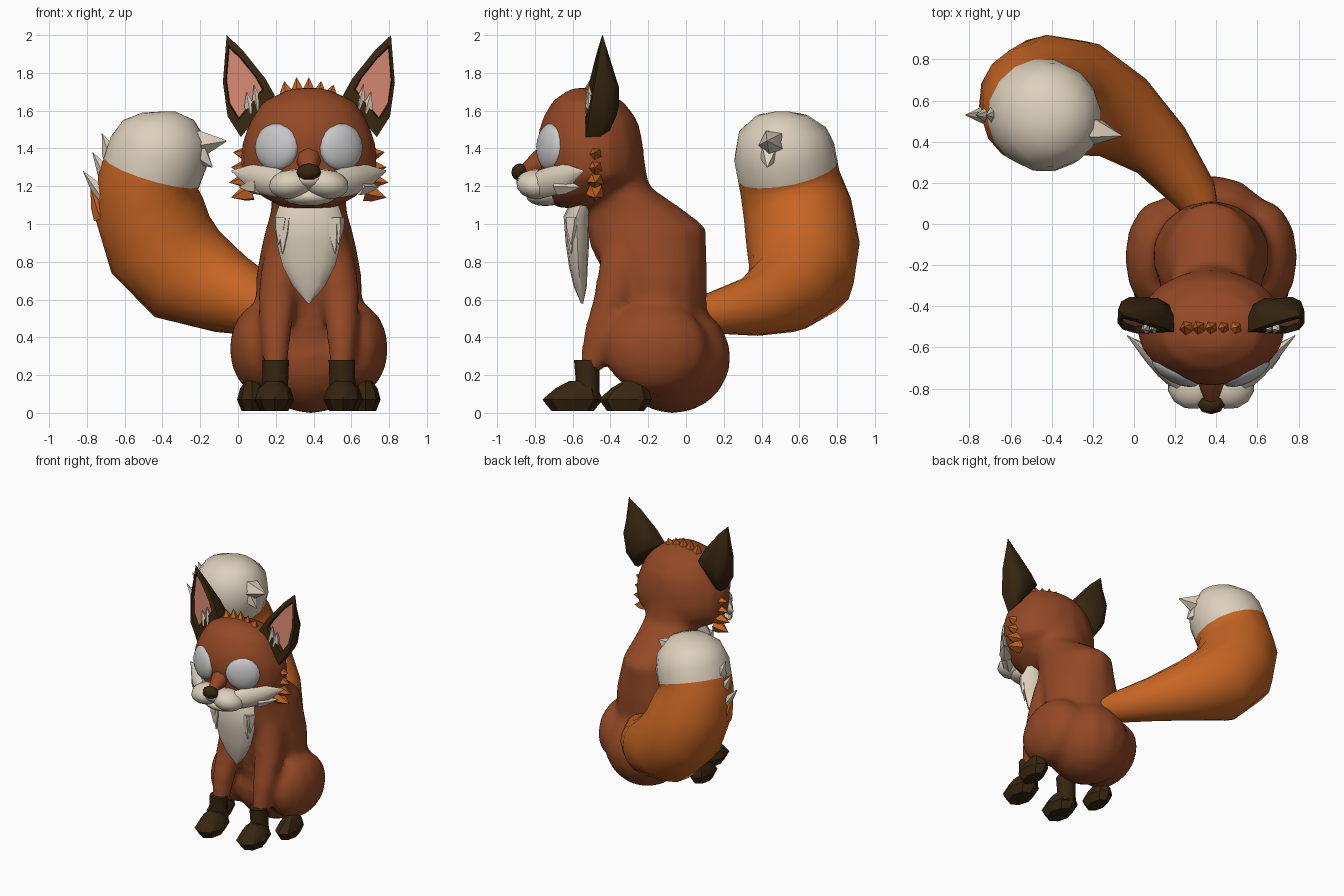
import bpy, bmesh, math
from mathutils import Vector, Euler

cube = bpy.data.objects.get("Cube")
if cube:
    bpy.data.objects.remove(cube)

CX = 0.375  # middle line of the sitting body


def material(name, *rgb):
    m = bpy.data.materials.new(name)
    m.use_nodes = True
    m.diffuse_color = (*rgb, 1)
    m.node_tree.nodes["Principled BSDF"].inputs["Base Color"].default_value = (*rgb, 1)
    return m


RUST = material("rust fur", 0.295, 0.066, 0.019)
ORANGE = material("orange fur", 0.57, 0.130, 0.017)
CREAM = material("cream fur", 0.72, 0.63, 0.50)
DARK = material("dark brown", 0.038, 0.019, 0.005)
PINK = material("ear pink", 0.64, 0.23, 0.155)
GREY = material("eye grey", 0.57, 0.57, 0.58)


def finish(name, bm, *mats, angle=50):
    bmesh.ops.recalc_face_normals(bm, faces=bm.faces)
    me = bpy.data.meshes.new(name)
    bm.to_mesh(me)
    bm.free()
    for m in mats:
        me.materials.append(m)
    me.shade_smooth()
    me.set_sharp_from_angle(angle=math.radians(angle))
    ob = bpy.data.objects.new(name, me)
    bpy.context.collection.objects.link(ob)
    return ob


def bridge(bm, rings):
    """Skin a list of vertex rings and cap both ends."""
    n = len(rings[0])
    for a, b in zip(rings, rings[1:]):
        for i in range(n):
            bm.faces.new((a[i], a[(i + 1) % n], b[(i + 1) % n], b[i]))
    bm.faces.new(rings[0])
    bm.faces.new(rings[-1])


def loft(rows, sides=14, bm=None):
    """Stack of level ellipses: x, y, z, x radius, y radius."""
    bm = bm or bmesh.new()
    turn = [math.tau * i / sides for i in range(sides)]
    bridge(bm, [[bm.verts.new((x + rx * math.sin(t), y - ry * math.cos(t), z)) for t in turn]
                for x, y, z, rx, ry in rows])
    return bm


def tube(rows, sides=14):
    """Round tube whose rings stay square to the path: x, y, z, radius."""
    bm = bmesh.new()
    pts = [Vector(r[:3]) for r in rows]
    rings, prev, u = [], None, None
    for k, p in enumerate(pts):
        t = (pts[min(k + 1, len(pts) - 1)] - pts[max(k - 1, 0)]).normalized()
        if prev is None:
            u = t.orthogonal().normalized()
        else:
            u = prev.rotation_difference(t) @ u
        prev, v = t, t.cross(u)
        rings.append([bm.verts.new(p + rows[k][3] * (u * math.cos(a) + v * math.sin(a)))
                      for a in (math.tau * i / sides for i in range(sides))])
    bridge(bm, rings)
    return bm


def ball(centre, radii, rot=(0, 0, 0), u=12, v=8, bm=None):
    bm = bm or bmesh.new()
    turn = Euler(rot).to_matrix()
    for w in bmesh.ops.create_uvsphere(bm, u_segments=u, v_segments=v, radius=1)["verts"]:
        w.co = turn @ Vector(a * b for a, b in zip(w.co, radii)) + Vector(centre)
    return bm


def spike(name, base, tip, r, mat, sides=5):
    """Pointed fur tuft with a slightly bulging middle."""
    b, t = Vector(base), Vector(tip)
    rows = [(*b, r), (*b.lerp(t, 0.4), r * 0.8), (*t, r * 0.03)]
    return finish(name, tube(rows, sides), mat, angle=40)


# Torso, neck, rump, head, haunches and front legs, blended into one coat
coat = loft([
    (CX, -0.08, 0.20, 0.20, 0.22), (CX, -0.12, 0.40, 0.26, 0.25),
    (CX, -0.14, 0.55, 0.285, 0.25), (CX, -0.155, 0.72, 0.285, 0.27),
    (CX, -0.20, 0.88, 0.255, 0.31), (CX, -0.21, 0.98, 0.23, 0.32),
    (CX, -0.26, 1.06, 0.205, 0.27), (CX, -0.36, 1.20, 0.20, 0.165),
    (CX, -0.38, 1.42, 0.20, 0.15)])
ball((0.385, -0.07, 0.293), (0.31, 0.31, 0.296), u=14, v=10, bm=coat)
loft([
    (CX, -0.59, 1.085, 0.14, 0.10), (CX, -0.55, 1.15, 0.26, 0.20),
    (CX, -0.50, 1.25, 0.355, 0.265), (CX, -0.50, 1.35, 0.365, 0.28),
    (CX, -0.51, 1.45, 0.35, 0.28), (CX, -0.51, 1.55, 0.31, 0.255),
    (CX, -0.52, 1.65, 0.245, 0.19), (CX, -0.55, 1.72, 0.09, 0.06)], 16, coat)
for s in (1, -1):
    ball((CX + s * 0.25, -0.16, 0.34), (0.172, 0.285, 0.245), u=12, v=8, bm=coat)
    loft([(CX + s * x, y, z, rx, ry) for x, y, z, rx, ry in (
        (0.175, -0.505, 0.22, 0.065, 0.06), (0.175, -0.46, 0.42, 0.083, 0.085),
        (0.165, -0.38, 0.62, 0.108, 0.11), (0.14, -0.34, 0.80, 0.11, 0.12),
        (0.10, -0.32, 0.98, 0.09, 0.13))], 10, coat)
body = finish("body", coat, RUST)
blend = body.modifiers.new("blend", "REMESH")
blend.mode = "VOXEL"
blend.voxel_size = 0.025
blend.use_smooth_shade = True
relax = body.modifiers.new("relax", "SMOOTH")
relax.iterations = 9

# Snout, chin and nose
finish("chin", ball((CX, -0.745, 1.145), (0.14, 0.10, 0.05)), CREAM)
finish("snout_middle", ball((CX, -0.79, 1.235), (0.10, 0.11, 0.055)), CREAM)
finish("snout_bridge", tube([(CX, -0.70, 1.365, 0.08), (CX, -0.78, 1.325, 0.062),
                             (CX, -0.85, 1.285, 0.035)], 8), RUST)
finish("nose", ball((CX, -0.88, 1.275), (0.065, 0.045, 0.046), u=8, v=6), DARK)

# Bib on the chest
finish("chest_bib", loft([
    (CX, -0.55, 1.12, 0.15, 0.06), (CX, -0.58, 1.04, 0.178, 0.068),
    (CX, -0.575, 0.90, 0.17, 0.062), (CX, -0.57, 0.78, 0.14, 0.05),
    (CX, -0.56, 0.67, 0.085, 0.035), (CX, -0.55, 0.58, 0.006, 0.006)], 12), CREAM)

# Ear outlines as offsets outward from the middle line, and height
EAR = [(0.435, 2.0), (0.35, 1.92), (0.23, 1.77), (0.18, 1.68),
       (0.27, 1.57), (0.36, 1.46), (0.43, 1.57), (0.455, 1.75)]


def ear(name, s):
    bm = bmesh.new()
    mid = Vector((0.335, 1.69))

    def ring(scale, depth, shift=0.0):
        out = []
        for p in EAR:
            q = mid + (Vector(p) - mid) * scale
            y = -0.54 + 0.16 * max(q.y - 1.5, 0) + 0.12 * (q.x - 0.3)
            y += depth * min(1, (2.02 - q.y) * 3)
            out.append(bm.verts.new((CX + s * (q.x + shift * 0.6), y, q.y + shift)))
        return out
    bridge(bm, [ring(0.68, 0.03, 0.03), ring(0.73, 0.0, 0.03), ring(1, 0.0),
                ring(0.98, 0.08), ring(0.85, 0.13), ring(0.5, 0.155)])
    bm.faces.ensure_lookup_table()
    bm.faces[-2].material_index = 1  # inner ear
    finish(name, bm, DARK, PINK, angle=55)


# Mirrored parts
for side, s in (("left", 1), ("right", -1)):
    def at(x, y, z):
        return (CX + s * x, y, z)

    ear(side + "_ear", s)
    for i, (x, z) in enumerate([(0.29, 1.74), (0.235, 1.70), (0.33, 1.70)]):
        spike(f"{side}_ear_tuft_{i}", at(x - 0.025, -0.50, 1.59), at(x, -0.515, z), 0.033, CREAM)
    finish(side + "_eye", ball(at(0.170, -0.715, 1.408), (0.128, 0.058, 0.126),
                               (-0.05, 0, s * 0.48), u=16, v=10), GREY)
    finish(side + "_snout_lobe", ball(at(0.095, -0.79, 1.21), (0.12, 0.11, 0.078),
                                      (0, s * 0.15, s * 0.3)), CREAM)

    # Cheek fur swept back to a point
    cheek = finish(side + "_cheek", loft([
        (0, 0, -0.02, 0.05, 0.075), (0, 0, 0.08, 0.05, 0.08),
        (0, 0, 0.18, 0.035, 0.07), (0, 0, 0.33, 0.002, 0.004)], 8), CREAM)
    cheek.rotation_euler = Vector((s * 0.24, 0.21, 0.065)).to_track_quat("Z", "Y").to_euler()
    cheek.location = at(0.165, -0.755, 1.215)
    spike(side + "_cheek_point", at(0.26, -0.67, 1.20), at(0.37, -0.56, 1.195), 0.05, CREAM)
    for i in range(4):
        z = 1.17 + 0.065 * i
        spike(f"{side}_cheek_tuft_{i}", at(0.30, -0.48, z),
              at(0.42 - 0.01 * abs(i - 1), -0.48, z + 0.015 * (i - 2)), 0.05, ORANGE)
    for i in range(2):
        spike(f"{side}_bib_tuft_{i}", at(0.125 + 0.02 * i, -0.595, 1.03),
              at(0.14 + 0.02 * i, -0.61, 0.84 + 0.05 * i), 0.045, CREAM)

    # Socks and paws
    finish(side + "_front_sock", loft([
        (*at(0.178, -0.52, 0.06), 0.075, 0.065), (*at(0.178, -0.52, 0.15), 0.068, 0.062),
        (*at(0.175, -0.525, 0.28), 0.07, 0.068)], 8), DARK)
    for kind, x, y, w, length in (("front", 0.182, -0.60, 0.105, 0.16),
                                  ("back", 0.30, -0.32, 0.08, 0.14)):
        finish(f"{side}_{kind}_paw", loft([
            (*at(x, y, 0.01), w * 0.7, length * 0.7), (*at(x, y, 0.07), w, length),
            (*at(x, y + 0.02, 0.13), w * 0.8, length * 0.7),
            (*at(x, y + 0.04, 0.17), w * 0.4, length * 0.35)], 8), DARK, angle=30)

# Tuft on the crown
for i in range(5):
    x = CX + 0.055 * (i - 2)
    spike(f"crown_tuft_{i}", (x, -0.51, 1.66), (x + 0.01 * (i - 2), -0.50, 1.785 - 0.02 * abs(i - 1.5)),
          0.045, ORANGE)

# Tail with a pale tip
tail = tube([
    (0.36, 0.02, 0.53, 0.06), (0.30, 0.14, 0.53, 0.11), (0.13, 0.36, 0.565, 0.16),
    (-0.06, 0.52, 0.635, 0.22), (-0.27, 0.61, 0.735, 0.285), (-0.41, 0.62, 0.89, 0.30),
    (-0.47, 0.59, 1.08, 0.29), (-0.475, 0.55, 1.22, 0.27), (-0.42, 0.52, 1.38, 0.27),
    (-0.385, 0.51, 1.49, 0.235), (-0.37, 0.51, 1.57, 0.14), (-0.37, 0.51, 1.595, 0.04)], 16)
edge, slope = Vector((-0.25, 0.4, 1.19)), Vector((0.3, -0.2, 1))
bmesh.ops.bisect_plane(tail, geom=tail.verts[:] + tail.edges[:] + tail.faces[:],
                       plane_co=edge, plane_no=slope)
for f in tail.faces:
    f.material_index = int((f.calc_center_median() - edge).dot(slope) > 0)
finish("tail", tail, ORANGE, CREAM)

# Loose tufts on both sides of the tail tip
spike("tail_inner_tuft_high", (-0.27, 0.47, 1.42), (-0.06, 0.43, 1.44), 0.09, CREAM)
spike("tail_inner_tuft_low", (-0.24, 0.45, 1.40), (-0.135, 0.43, 1.30), 0.07, CREAM)
for i in range(3):
    spike(f"tail_outer_tuft_{i}", (-0.66 - 0.01 * i, 0.53, 1.33 - 0.11 * i),
          (-0.72 - 0.05 * i, 0.53, 1.48 - 0.1 * i), 0.05, CREAM)
spike("tail_outer_tuft_low", (-0.72, 0.53, 1.03), (-0.78, 0.53, 1.19), 0.045, ORANGE)
